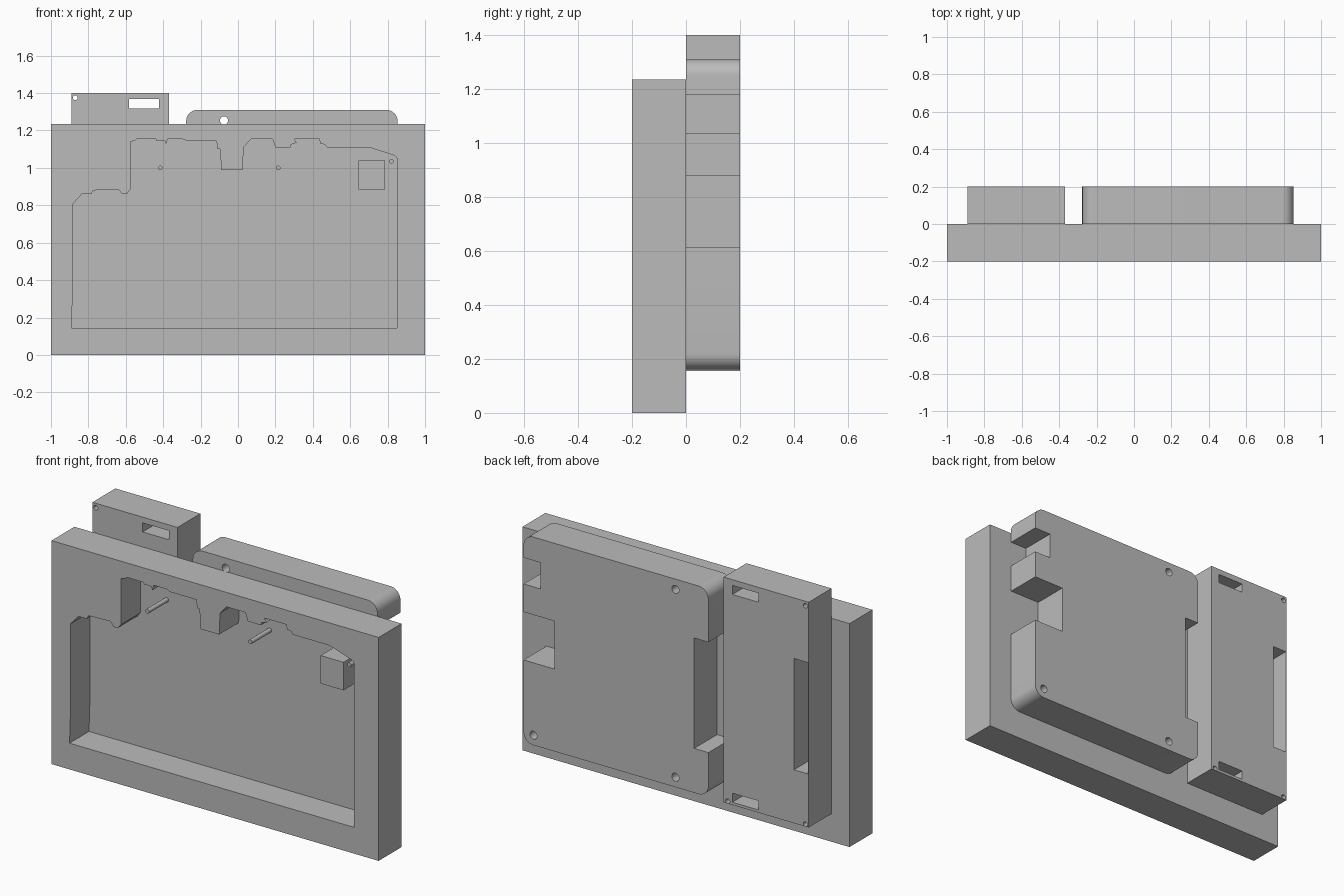
import bpy, bmesh, math

cube = bpy.data.objects.get("Cube")
if cube:
    bpy.data.objects.remove(cube, do_unlink=True)

GREY = (0.5, 0.5, 0.5, 1.0)
mat = bpy.data.materials.new("plain grey")
mat.use_nodes = True
mat.diffuse_color = GREY
mat.node_tree.nodes["Principled BSDF"].inputs["Base Color"].default_value = GREY


def prism(name, outline, y0, y1):
    """Extrude an (x, z) outline along y."""
    bm = bmesh.new()
    face = bm.faces.new([bm.verts.new((x, y0, z)) for x, z in outline])
    new = bmesh.ops.extrude_face_region(bm, geom=[face])["geom"]
    bmesh.ops.translate(bm, vec=(0, y1 - y0, 0),
                        verts=[v for v in new if isinstance(v, bmesh.types.BMVert)])
    bmesh.ops.recalc_face_normals(bm, faces=bm.faces)
    mesh = bpy.data.meshes.new(name)
    bm.to_mesh(mesh)
    bm.free()
    mesh.materials.append(mat)
    ob = bpy.data.objects.new(name, mesh)
    bpy.context.collection.objects.link(ob)
    return ob


def rect(x0, x1, z0, z1):
    return [(x0, z0), (x1, z0), (x1, z1), (x0, z1)]


def arc(x, z, r, start, end, steps):
    angles = [math.radians(start + (end - start) * i / steps) for i in range(steps + 1)]
    return [(x + r * math.cos(a), z + r * math.sin(a)) for a in angles]


def circle(x, z, r):
    return arc(x, z, r, 0, 360, 24)[:-1]


def rounded_rect(x0, x1, z0, z1, r):
    corners = [(x1 - r, z1 - r), (x0 + r, z1 - r), (x0 + r, z0 + r), (x1 - r, z0 + r)]
    return [p for i, (x, z) in enumerate(corners)
            for p in arc(x, z, r, 90 * i, 90 * i + 90, 10)]


def cut(ob, outlines, y0, y1):
    """Cut prisms of the given outlines out of the object."""
    for outline in outlines:
        tool = prism("cutter", outline, y0, y1)
        tool.hide_render = True
        mod = ob.modifiers.new("cut", "BOOLEAN")
        mod.operation = "DIFFERENCE"
        mod.solver = "EXACT"
        mod.object = tool
        bpy.context.view_layer.objects.active = ob
        bpy.ops.object.modifier_apply(modifier=mod.name)
        bpy.data.objects.remove(tool, do_unlink=True)


def smooth(ob):
    bpy.ops.object.select_all(action="DESELECT")
    ob.select_set(True)
    bpy.context.view_layer.objects.active = ob
    bpy.ops.object.shade_smooth_by_angle(angle=math.radians(25))


# Front tray with a stepped recess
FLOOR = -0.03
tray = prism("front_tray", rect(-1, 1, 0, 1.235), -0.2, 0)
recess = [
    (-.89, .145), (-.885, .3), (-.885, .805), (-.835, .86), (-.785, .86), (-.775, .88),
    (-.64, .885), (-.62, .86), (-.595, .86), (-.575, .885), (-.575, 1.14), (-.55, 1.145),
    (-.54, 1.155), (-.44, 1.155), (-.435, 1.145), (-.39, 1.145), (-.385, 1.125),
    (-.375, 1.155), (-.3, 1.155), (-.275, 1.145), (-.115, 1.145), (-.11, 1.1),
    (-.095, 1.1), (-.09, .99), (.025, .99), (.03, 1.11), (.07, 1.155), (.185, 1.155),
    (.2, 1.11), (.28, 1.11), (.285, 1.125), (.315, 1.135), (.3, 1.155), (.435, 1.155),
    (.44, 1.13), (.465, 1.125), (.475, 1.11), (.7, 1.11), (.84, 1.065), (.85, 1.05),
    (.85, .145)]
cut(tray, [recess], -0.3, FLOOR)

# Pins and support block standing on the recess floor
for name, x, z in (("left_pin", .215, 1), ("right_pin", -.415, 1), ("corner_pin", .82, 1.035)):
    smooth(prism(name, circle(x, z, .012), -0.2, FLOOR + .005))
prism("support_block", rect(.645, .785, .885, 1.04), -0.2, FLOOR + .005)

# Wide back block with rounded corners, side notches and screw holes
wide = prism("wide_back_block", rounded_rect(-.277, .853, .16, 1.31, .06), 0, 0.2)
cut(wide, [rect(.75, 1, 1.035, 1.18), rect(.665, 1, .615, .88), rect(-.4, -.19, .405, 1.015)]
    + [circle(x, z, .022) for x, z in ((-.075, 1.253), (-.075, .215), (.793, .215))], -0.1, 0.3)
smooth(wide)

# Narrow back block with a side pocket, strap slots and corner holes
narrow = prism("narrow_back_block", rect(-.89, -.37, .155, 1.4), 0, 0.2)
cut(narrow, [rect(-.886, -.8, .45, 1.065)]
    + [rect(-.583, -.423, z, z + .05) for z in (.17, 1.318)]
    + [circle(x, z, .013) for x, z in ((-.87, 1.375), (-.87, .168), (-.395, .168))], -0.1, 0.3)
smooth(narrow)
